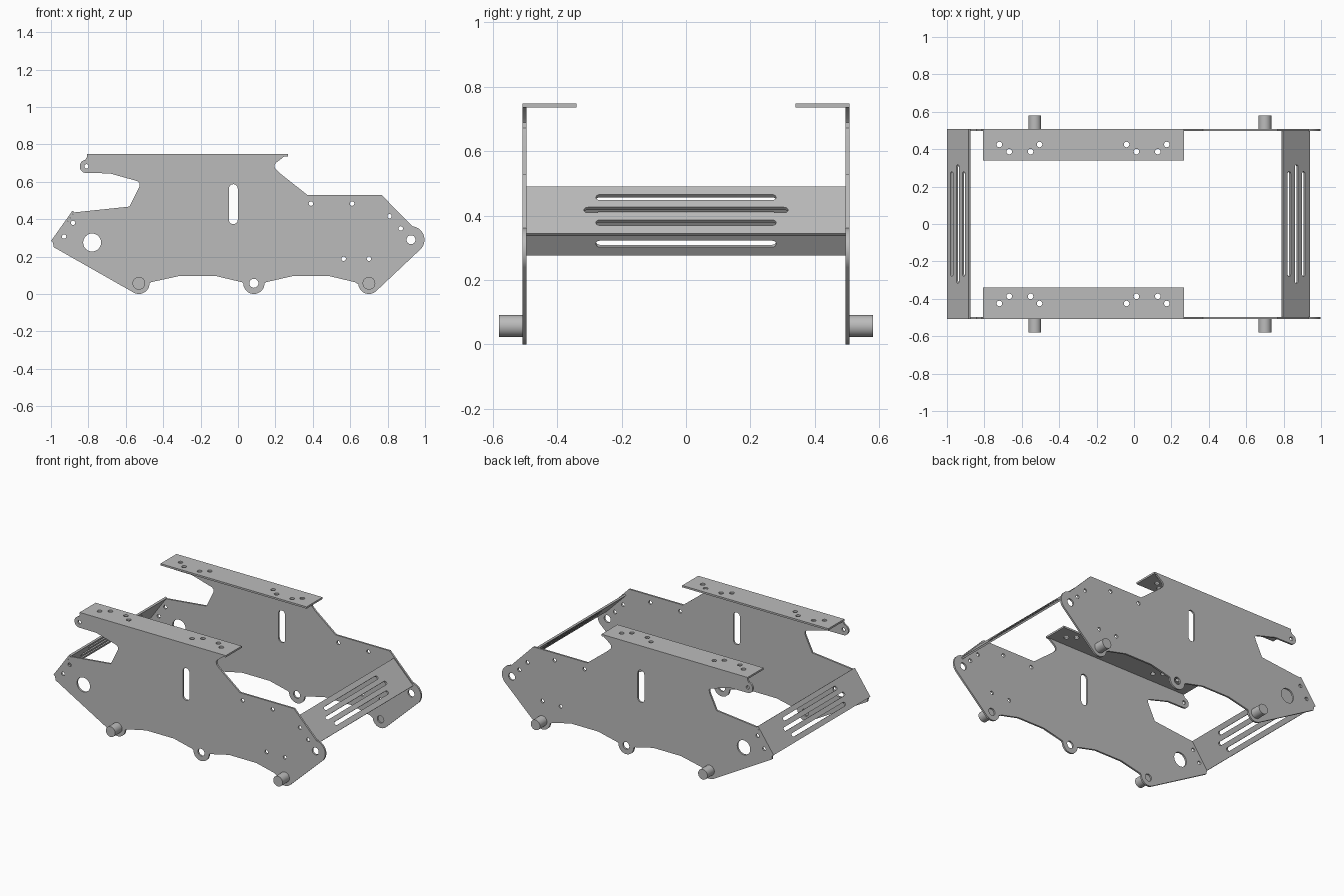
import bpy, bmesh, math
from mathutils import Matrix, Vector

if "Cube" in bpy.data.objects:
    bpy.data.objects.remove(bpy.data.objects["Cube"])

T = 0.012          # sheet thickness
OUT = 0.508        # outer face of the side plates

metal = bpy.data.materials.new("plain grey metal")
metal.diffuse_color = (0.5, 0.5, 0.5, 1)
metal.use_nodes = True
metal.node_tree.nodes["Principled BSDF"].inputs["Base Color"].default_value = metal.diffuse_color


def arc(cx, cy, r, a0, a1, n=16):
    return [(cx + r * math.cos(math.radians(a0 + (a1 - a0) * i / n)),
             cy + r * math.sin(math.radians(a0 + (a1 - a0) * i / n))) for i in range(n + 1)]


def hole(cx, cy, r, n=24):
    return arc(cx, cy, r, 0, 360, n)[:-1]


def slot(cx, cy, half, r):
    """Horizontal round-ended slot."""
    return arc(cx + half - r, cy, r, -90, 90, 10) + arc(cx - half + r, cy, r, 90, 270, 10)


def finish(ob):
    ob.data.materials.clear()
    ob.data.materials.append(metal)
    bpy.ops.object.select_all(action='DESELECT')
    ob.select_set(True)
    bpy.context.view_layer.objects.active = ob
    bpy.ops.object.shade_smooth_by_angle(angle=math.radians(30))


def sheet(name, loops, origin, xdir, ydir):
    """Flat sheet with cut-outs; first loop is the outline."""
    cu = bpy.data.curves.new(name + "_profile", 'CURVE')
    cu.dimensions = '2D'
    cu.fill_mode = 'BOTH'
    cu.extrude = T / 2
    for pts in loops:
        sp = cu.splines.new('POLY')
        sp.points.add(len(pts) - 1)
        for p, (x, y) in zip(sp.points, pts):
            p.co = (x, y, 0, 1)
        sp.use_cyclic_u = True
    tmp = bpy.data.objects.new(name + "_tmp", cu)
    bpy.context.collection.objects.link(tmp)
    dg = bpy.context.evaluated_depsgraph_get()
    me = bpy.data.meshes.new_from_object(tmp.evaluated_get(dg))
    bpy.data.objects.remove(tmp)
    x, y = Vector(xdir).normalized(), Vector(ydir).normalized()
    m = Matrix((x, y, x.cross(y))).transposed().to_4x4()
    m.translation = origin
    me.transform(m)
    bm = bmesh.new()
    bm.from_mesh(me)
    bmesh.ops.remove_doubles(bm, verts=bm.verts, dist=1e-5)
    bmesh.ops.recalc_face_normals(bm, faces=bm.faces)
    bm.to_mesh(me)
    bm.free()
    ob = bpy.data.objects.new(name, me)
    bpy.context.collection.objects.link(ob)
    finish(ob)
    return ob


# Side plate outline, clockwise from the top left corner
outline = [(-0.805, 0.737), (0.25, 0.737), (0.205, 0.703), (0.195, 0.69), (0.197, 0.672),
           (0.222, 0.647), (0.37, 0.53), (0.767, 0.53), (0.933, 0.361)]
outline += arc(0.925, 0.29, 0.072, 82, -45)
outline += arc(0.70, 0.057, 0.057, -45, -175)
outline += [(0.625, 0.063), (0.49, 0.095), (0.29, 0.095), (0.15, 0.063)]
outline += arc(0.085, 0.057, 0.057, 0, -180)
outline += [(0.02, 0.063), (-0.115, 0.095), (-0.318, 0.095), (-0.465, 0.063)]
outline += arc(-0.53, 0.057, 0.057, 0, -119)
outline += [(-0.985, 0.25), (-0.99, 0.278), (-0.876, 0.436), (-0.58, 0.467),
            (-0.527, 0.575), (-0.526, 0.592), (-0.54, 0.604), (-0.687, 0.645)]
outline += arc(-0.81, 0.682, 0.036, -90, -260)

# Side plate cut-outs
small = [(-0.93, 0.307), (-0.882, 0.38), (0.39, 0.483), (0.61, 0.483), (0.81, 0.415),
         (0.87, 0.35), (0.565, 0.188), (0.70, 0.188), (-0.81, 0.682)]
cuts = [hole(x, z, 0.012, 16) for x, z in small]
cuts += [hole(x, z, 0.024) for x, z in ((0.925, 0.29), (0.085, 0.057), (0.70, 0.057), (-0.53, 0.057))]
cuts.append(hole(-0.78, 0.275, 0.048, 32))
cuts.append([(-0.025 + y, 0.48 + x) for x, y in slot(0, 0, 0.107, 0.024)])

# Top flange with two groups of four holes
F0, F1 = 0.34, OUT
flange = [(-0.808, F0), (0.266, F0), (0.266, F1), (-0.808, F1)]
group = [(0, 0.425), (0.053, 0.387), (0.167, 0.387), (0.215, 0.425)]
flange_holes = [(x0 + dx, y) for x0 in (-0.72, -0.04) for dx, y in group]

for side, s in (("front", -1), ("back", 1)):
    sheet(side + "_side_plate", [outline] + cuts, (0, s * (OUT - T / 2), 0), (1, 0, 0), (0, 0, 1))
    sheet(side + "_top_flange", [flange] + [hole(x, y, 0.015, 16) for x, y in flange_holes],
          (0, 0, 0.748 - T / 2), (1, 0, 0), (0, s, 0))
    # Axle pegs
    for end, x in (("left", -0.53), ("right", 0.70)):
        y0, y1 = OUT - 0.002, 0.581
        bpy.ops.mesh.primitive_cylinder_add(vertices=32, radius=0.034, depth=y1 - y0,
                                            location=(x, s * (y0 + y1) / 2, 0.057),
                                            rotation=(math.pi / 2, 0, 0))
        peg = bpy.context.object
        peg.name = f"{side}_{end}_peg"
        finish(peg)


# Sloping slotted cross plates joining the two sides
def cross_plate(name, low, high, half_width):
    a, b = Vector(low), Vector(high)
    u = (b - a).normalized()
    h = (b - a).length / 2
    n = u.cross(Vector((0, 1, 0)))
    if n.z > 0:
        n = -n                       # push the sheet inward and down
    rect = [(-half_width, -h), (half_width, -h), (half_width, h), (-half_width, h)]
    slots = [slot(0, v, l, 0.012) for v, l in ((-0.055, 0.28), (0, 0.317), (0.055, 0.28))]
    sheet(name, [rect] + slots, (a + b) / 2 + n * T / 2, (0, 1, 0), u)


cross_plate("left_cross_plate", (-1.0, 0, 0.283), (-0.885, 0, 0.445), OUT)
cross_plate("right_cross_plate", (0.797, 0, 0.49), (0.94, 0, 0.345), OUT - T)
